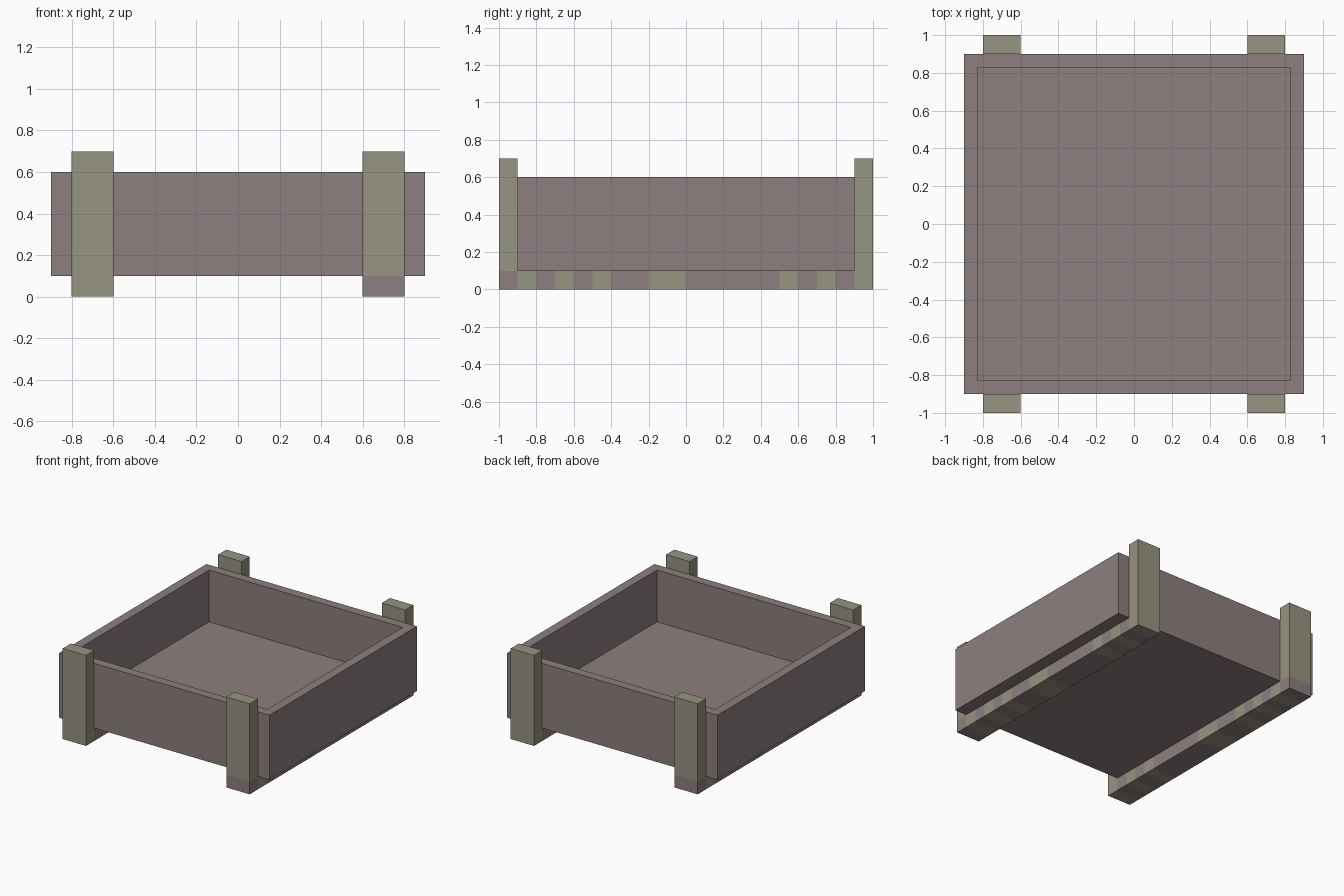
import bpy
import bmesh
from math import pi
from mathutils import Matrix, Vector

default = bpy.data.objects.get("Cube")
if default:
    bpy.data.objects.remove(default, do_unlink=True)


def make_material(name, rgb):
    mat = bpy.data.materials.new(name)
    mat.use_nodes = True
    color = (*rgb, 1.0)
    mat.diffuse_color = color
    bsdf = mat.node_tree.nodes["Principled BSDF"]
    bsdf.inputs["Base Color"].default_value = color
    bsdf.inputs["Roughness"].default_value = 0.9
    return mat


mauve = make_material("mauve wood", (0.27, 0.21, 0.21))
khaki = make_material("khaki wood", (0.31, 0.297, 0.22))


def box_bmesh(low, high):
    low, high = Vector(low), Vector(high)
    bm = bmesh.new()
    bmesh.ops.create_cube(bm, size=1)
    bmesh.ops.scale(bm, vec=high - low, verts=bm.verts)
    bmesh.ops.translate(bm, vec=(low + high) / 2, verts=bm.verts)
    return bm


def finish(bm, name, materials):
    mesh = bpy.data.meshes.new(name)
    bm.normal_update()
    bm.to_mesh(mesh)
    bm.free()
    for mat in materials:
        mesh.materials.append(mat)
    obj = bpy.data.objects.new(name, mesh)
    bpy.context.collection.objects.link(obj)
    return obj


# Open tray: inset the top face, then sink it to form walls and floor
bm = box_bmesh((-0.9, -0.9, 0.1), (0.9, 0.9, 0.6))
bm.normal_update()
top = max(bm.faces, key=lambda f: f.calc_center_median().z)
bmesh.ops.inset_individual(bm, faces=[top], thickness=0.1)
well = bmesh.ops.extrude_discrete_faces(bm, faces=[top])["faces"][0]
bmesh.ops.translate(bm, vec=(0, 0, -0.4), verts=well.verts)
finish(bm, "tray", [mauve])

# Four corner posts on the front and back
for side, x in (("left", 0.7), ("right", -0.7)):
    for end, y in (("front", -0.95), ("back", 0.95)):
        bm = box_bmesh((x - 0.1, y - 0.05, 0.1), (x + 0.1, y + 0.05, 0.7))
        finish(bm, f"{end}_{side}_post", [khaki])

# Two patchy runners, cut into blocks along their length
khaki_blocks = {1, 3, 5, 8, 9, 15, 17, 19}
for name, turn in (("left_runner", 0), ("right_runner", pi)):
    bm = box_bmesh((0.6, -1, 0), (0.8, 1, 0.1))
    for i in range(1, 20):
        bmesh.ops.bisect_plane(bm, geom=bm.verts[:] + bm.edges[:] + bm.faces[:],
                               plane_co=(0, i / 10 - 1, 0), plane_no=(0, 1, 0))
    for face in bm.faces:
        block = min(19, int((face.calc_center_median().y + 1) * 10 + 0.001))
        face.material_index = int(block in khaki_blocks)
    bmesh.ops.transform(bm, matrix=Matrix.Rotation(turn, 4, "Z"), verts=bm.verts)
    finish(bm, name, [mauve, khaki])
